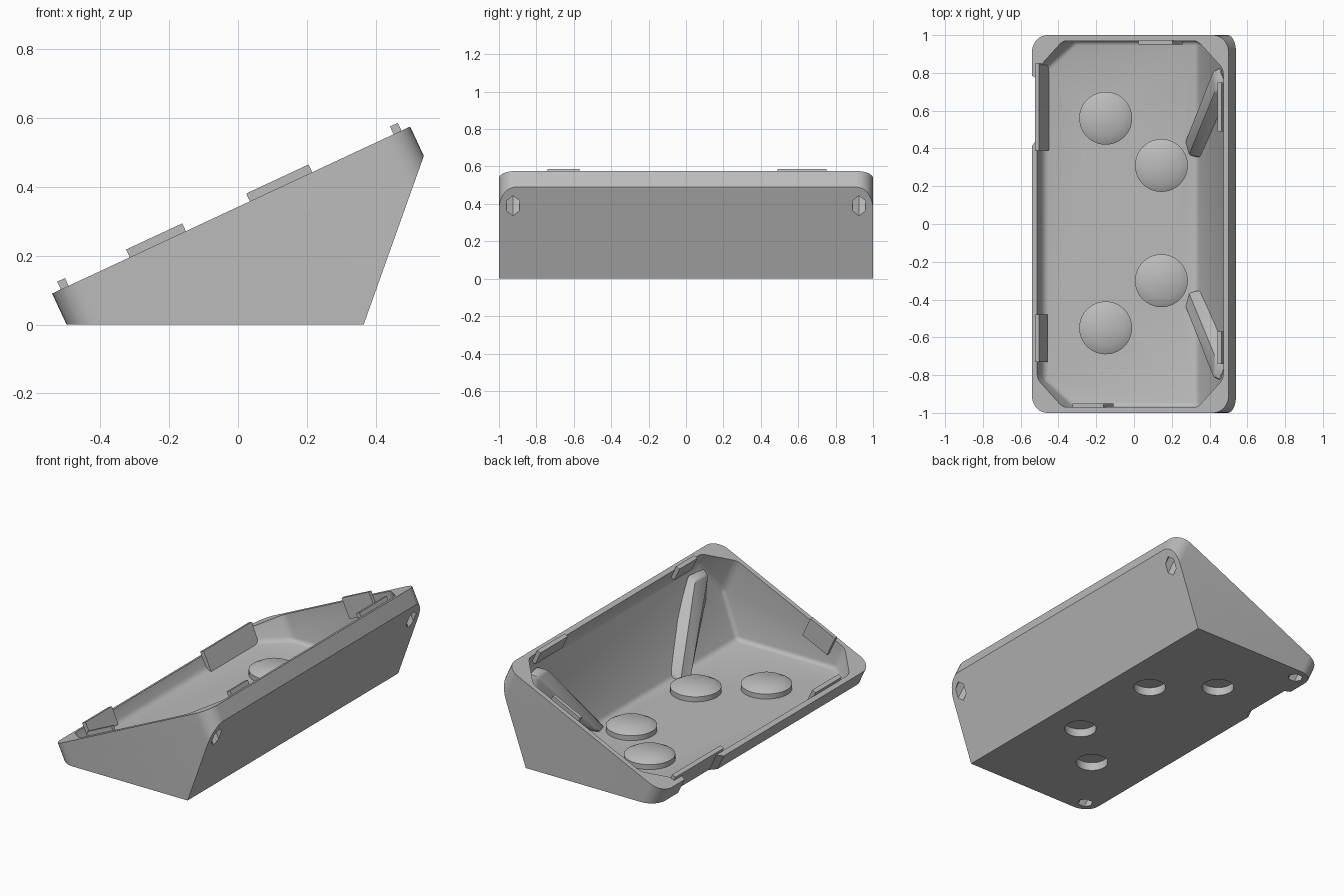
import bpy, bmesh, math
from mathutils import Matrix, Vector

if "Cube" in bpy.data.objects:
    bpy.data.objects.remove(bpy.data.objects["Cube"], do_unlink=True)

grey = bpy.data.materials.new("light_grey")
grey.use_nodes = True
grey.diffuse_color = (0.5, 0.5, 0.5, 1)
grey.node_tree.nodes["Principled BSDF"].inputs["Base Color"].default_value = (0.5, 0.5, 0.5, 1)

# Tilted frame: u up the slope, y along the tray, n out of the open rim
A = math.radians(25)
TILT = Matrix.Translation((-0.02, 0, 0.333)) @ Matrix.Rotation(-A, 4, 'Y')
HALF = 0.574


def finish(name, bm):
    bmesh.ops.recalc_face_normals(bm, faces=bm.faces)
    mesh = bpy.data.meshes.new(name)
    bm.to_mesh(mesh)
    bm.free()
    mesh.materials.append(grey)
    ob = bpy.data.objects.new(name, mesh)
    bpy.context.collection.objects.link(ob)
    return ob


def prism(name, points, low, high, matrix):
    """Extrude a flat outline along local z, then place it."""
    bm = bmesh.new()
    base = bm.faces.new([bm.verts.new((a, b, low)) for a, b in points])
    top = bmesh.ops.extrude_face_region(bm, geom=[base])["geom"]
    verts = [v for v in top if isinstance(v, bmesh.types.BMVert)]
    bmesh.ops.translate(bm, verts=verts, vec=(0, 0, high - low))
    bm.transform(matrix)
    return finish(name, bm)


def box(u0, u1, y0, y1):
    return [(u0, y0), (u1, y0), (u1, y1), (u0, y1)]


def ngon(x, y, r, sides):
    return [(x + r * math.cos(math.tau * i / sides), y + r * math.sin(math.tau * i / sides))
            for i in range(sides)]


def corner_rect(hu, hy, r, steps):
    """Rectangle with rounded corners, or chamfered ones when steps is 1."""
    pts = []
    for k, (su, sy) in enumerate(((1, 1), (-1, 1), (-1, -1), (1, -1))):
        for i in range(steps + 1):
            a = (k + i / steps) * math.pi / 2
            pts.append((su * (hu - r) + r * math.cos(a), sy * (hy - r) + r * math.sin(a)))
    return pts


def apply(ob, kind, **settings):
    mod = ob.modifiers.new(kind.lower(), kind)
    for key, value in settings.items():
        setattr(mod, key, value)
    bpy.context.view_layer.objects.active = ob
    bpy.ops.object.modifier_apply(modifier=mod.name)


def boolean(ob, cutter, operation):
    apply(ob, 'BOOLEAN', object=cutter, operation=operation, solver='EXACT')
    bpy.data.objects.remove(cutter, do_unlink=True)


def wedge(floor, inset):
    """Block above the floor and in front of the leaning tall wall."""
    foot = 0.365 - inset
    side = [(-1, floor), (foot + 0.357 * floor, floor), (foot + 0.357, 1), (-1, 1)]
    return prism("wedge", side, -1.5, 1.5, Matrix.Rotation(math.pi / 2, 4, 'X'))


# Tray shell: rounded outline cut to the wedge, then hollowed
tray = prism("tray", corner_rect(HALF, 1, 0.09, 8), -1, 0, TILT)
boolean(tray, wedge(0, 0), 'INTERSECT')
hollow = prism("hollow", corner_rect(HALF - 0.03, 0.97, 0.15, 1), -1, 0.2, TILT)
boolean(hollow, wedge(0.025, 0.037), 'INTERSECT')
apply(hollow, 'BEVEL', width=0.025, segments=3, limit_method='ANGLE', angle_limit=math.radians(30))
boolean(tray, hollow, 'DIFFERENCE')

# Cable notch in the low edge
notch = [(-HALF - 0.05, 0.35), (-HALF + 0.03, 0.45), (-HALF + 0.03, 0.77), (-HALF - 0.05, 0.81)]
boolean(tray, prism("notch", notch, -0.5, 0.1, TILT), 'DIFFERENCE')

# Blind hexagonal pockets under the four corners
for su in (-1, 1):
    for sy in (-1, 1):
        hexagon = ngon(su * (HALF - 0.075), sy * 0.925, 0.04, 6)
        boolean(tray, prism("pocket", hexagon, -0.6, -0.05, TILT), 'DIFFERENCE')

# Round foot recesses, each capped by a raised boss on the floor
BOSS = [(0.095, 0.08), (0.14, 0.055), (0.14, 0.02), (0.09, 0.02), (0.09, 0.05)]
STEPS = 40
bosses = []
for x, y in ((-0.15, 0.56), (0.145, 0.31), (0.145, -0.3), (-0.15, -0.55)):
    hole = prism("hole", ngon(x, y, 0.09, STEPS), -0.1, 0.04, Matrix())
    boolean(tray, hole, 'DIFFERENCE')
    bm = bmesh.new()
    rings = [[bm.verts.new((a, b, z)) for a, b in ngon(x, y, r, STEPS)] for r, z in BOSS]
    for lower, upper in zip(rings, rings[1:]):
        for i in range(STEPS):
            j = (i + 1) % STEPS
            bm.faces.new((lower[i], lower[j], upper[j], upper[i]))
    bm.faces.new(rings[0])
    bm.faces.new(rings[-1])
    bosses.append(finish("floor_boss", bm))

# Slanted gussets against the tall wall
gussets = []
GUSSET = [(0.27, 0.43, 0.02), (0.29, 0.36, 0.02), (0.35, 0.35, 0.02), (0.36, 0.45, 0.02),
          (0.36, 0.35, 0.06), (0.42, 0.81, 0.46), (0.46, 0.83, 0.48), (0.49, 0.72, 0.47),
          (0.43, 0.7, 0.46), (0.44, 0.82, 0.3), (0.43, 0.5, 0.25)]
for side in (-1, 1):
    bm = bmesh.new()
    for x, y, z in GUSSET:
        bm.verts.new((x, side * y, z))
    hull = bmesh.ops.convex_hull(bm, input=bm.verts)
    loose = set(hull["geom_interior"] + hull["geom_unused"])
    bmesh.ops.delete(bm, geom=[v for v in loose if isinstance(v, bmesh.types.BMVert)], context='VERTS')
    gusset = finish("gusset", bm)
    apply(gusset, 'BEVEL', width=0.012, segments=2, limit_method='ANGLE', angle_limit=math.radians(25))
    gussets.append(gusset)

# Clip tabs standing above the rim: outline and depth below the rim
IN = HALF - 0.028
tabs = [("low_tab", box(-IN, -IN + 0.025, -0.73, -0.48), 0.08),
        ("notch_tab", box(-IN, -IN + 0.025, 0.39, 0.85), 0.1),
        ("high_tab", box(IN - 0.025, IN, -0.74, -0.57), 0.06),
        ("high_tab", box(IN - 0.025, IN, 0.49, 0.75), 0.06),
        ("front_tab", box(-0.325, -0.145, -0.972, -0.95), 0.1),
        ("back_tab", box(0.06, 0.26, 0.95, 0.972), 0.1)]
tab_objects = [prism(name, outline, -depth, 0.025, TILT) for name, outline, depth in tabs]

# Smooth rounds with sharp edges kept
bpy.ops.object.select_all(action='DESELECT')
for ob in [tray] + bosses + gussets + tab_objects:
    ob.select_set(True)
bpy.context.view_layer.objects.active = tray
bpy.ops.object.shade_smooth_by_angle(angle=math.radians(30))
